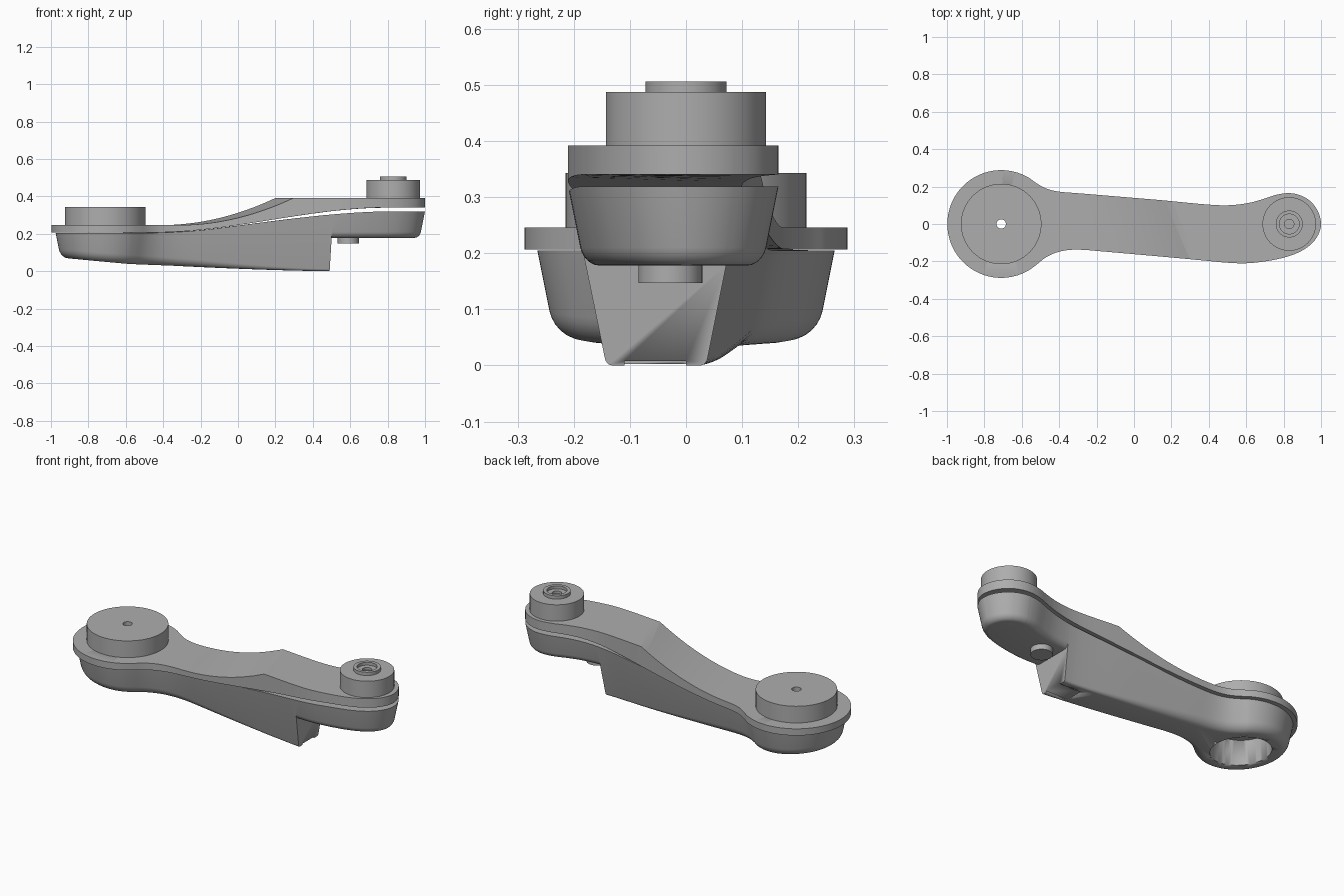
import bpy, bmesh, math
from mathutils import Vector

cube = bpy.data.objects.get("Cube")
if cube:
    bpy.data.objects.remove(cube)

grey = bpy.data.materials.new("satin_grey")
grey.use_nodes = True
GREY = (0.42, 0.42, 0.42, 1)
grey.diffuse_color = GREY
grey.node_tree.nodes["Principled BSDF"].inputs["Base Color"].default_value = GREY

BIG, SMALL = Vector((-0.71, 0, 0)), Vector((0.83, 0, 0))
SKEW = 0.31


def finish(name, bm):
    bmesh.ops.recalc_face_normals(bm, faces=bm.faces)
    mesh = bpy.data.meshes.new(name)
    bm.to_mesh(mesh)
    bm.free()
    obj = bpy.data.objects.new(name, mesh)
    bpy.context.collection.objects.link(obj)
    mesh.materials.append(grey)
    bpy.ops.object.select_all(action='DESELECT')
    obj.select_set(True)
    bpy.context.view_layer.objects.active = obj
    bpy.ops.object.shade_smooth_by_angle(angle=math.radians(30))
    return obj


def smooth(t):
    t = min(max(t, 0), 1)
    return t * t * (3 - 2 * t)


# Height rules along the arm
def seam(x):
    return 0.207 + 0.133 * smooth((x + 0.45) / 1.25)


def body_top(x):
    return seam(x) - 0.002 - 0.019 * smooth((x + 0.1) / 0.8)


def cover_top(p):
    s = p.x + SKEW * (p.y - 0.13)
    return 0.246 + 0.146 * min(max((s + 0.4) / 0.6, 0), 1) ** 2


def keel(x):
    return 0.038 * max(0.49 - x, 0) ** 1.48


# Plan outline: large round end, then neck, bent nose and back
def outline():
    ctrl = [BIG + 0.288 * Vector((math.cos(a), math.sin(a), 0))
            for a in (math.radians(d) for d in range(50, 311, 10))]
    ctrl += [Vector((x, y, 0)) for x, y in (
        (-.47, -.178), (-.4, -.148), (-.3, -.137), (-.13, -.15), (.12, -.172), (.35, -.193),
        (.5, -.207), (.6, -.21), (.7, -.2), (.8, -.18), (.88, -.152), (.945, -.11), (.985, -.058),
        (1, 0), (.985, .065), (.945, .12), (.89, .153), (.83, .165), (.76, .156), (.68, .13),
        (.6, .11), (.5, .1), (.38, .105), (.15, .127), (-.1, .148), (-.28, .163), (-.4, .173),
        (-.47, .19))]
    pts, n = [], len(ctrl)
    for i in range(n):
        a, b, c, d = (ctrl[(i + k) % n] for k in (-1, 0, 1, 2))
        for t in (0, 0.25, 0.5, 0.75):
            pts.append(0.5 * (2 * b + (c - a) * t + (2 * a - 5 * b + 4 * c - d) * t ** 2
                              + (3 * b - a - 3 * c + d) * t ** 3))
    return pts


# Stack copies of the outline, cut into cross strips, and skin them
def loft(levels):
    flat = bmesh.new()
    flat.faces.new([flat.verts.new(p) for p in outline()])
    for k in range(-12, 26):
        bmesh.ops.bisect_plane(flat, geom=flat.verts[:] + flat.edges[:] + flat.faces[:], dist=1e-5,
                               plane_co=(0.2 + 0.04 * k - SKEW * -0.13, 0, 0),
                               plane_no=(1, SKEW, 0))
    flat.verts.index_update()
    rim, out = [], [Vector() for v in flat.verts]
    for e in flat.edges:
        if e.is_boundary:
            lp = e.link_loops[0]
            a, b = lp.vert, lp.link_loop_next.vert
            d = (b.co - a.co).normalized()
            for v in (a, b):
                out[v.index] += Vector((d.y, -d.x, 0))
            rim.append((a.index, b.index))
    bm = bmesh.new()
    rings = [[bm.verts.new(lv(v.co, out[v.index].normalized())) for v in flat.verts]
             for lv in levels]
    for lo, hi in zip(rings, rings[1:]):
        for a, b in rim:
            bm.faces.new((lo[a], lo[b], hi[b], hi[a]))
    for f in flat.faces:
        for ring in (rings[0], rings[-1]):
            bm.faces.new([ring[v.index] for v in f.verts])
    flat.free()
    return bm


# Drafted casting with a rounded lower edge
def casting(bottom, radius):
    def level(angle):
        def place(p, n):
            b, r = bottom(p.x), radius(p.x)
            z = body_top(p.x) if angle is None else b + r - r * math.sin(angle)
            inset = 0.2 * max(0.32 - z, 0)
            if angle is not None:
                inset += 0.85 * r * (1 - math.cos(angle))
            return Vector((p.x, p.y, z)) - n * inset
        return place
    return loft([level(None)] + [level(math.pi / 2 * i / 6) for i in range(7)])


def clip(bm, side):
    res = bmesh.ops.bisect_plane(bm, geom=bm.verts[:] + bm.edges[:] + bm.faces[:], dist=1e-5,
                                 plane_co=(0.49, 0, 0), plane_no=(side, 0, -0.06 * side),
                                 clear_outer=True)
    if side > 0:
        edges = [g for g in res["geom_cut"] if isinstance(g, bmesh.types.BMEdge) and g.is_boundary]
        bmesh.ops.holes_fill(bm, edges=edges, sides=0)


# Revolved part from a closed (radius, height) profile
def turned(name, centre, profile, segments=64):
    bm = bmesh.new()
    vs = [bm.verts.new(centre + Vector((r, 0, z))) for r, z in profile]
    es = [bm.edges.new((vs[i], vs[(i + 1) % len(vs)])) for i in range(len(vs))]
    bmesh.ops.spin(bm, geom=vs + es, cent=centre, axis=(0, 0, 1), angle=math.tau,
                   steps=segments, use_duplicate=False)
    bmesh.ops.remove_doubles(bm, verts=bm.verts, dist=1e-5)
    bmesh.ops.dissolve_degenerate(bm, edges=bm.edges, dist=1e-6)
    return finish(name, bm)


def cut(obj, cutter):
    cutter.hide_render = True
    mod = obj.modifiers.new("cut", 'BOOLEAN')
    mod.operation, mod.object, mod.solver = 'DIFFERENCE', cutter, 'EXACT'
    bpy.context.view_layer.objects.active = obj
    bpy.ops.object.modifier_apply(modifier=mod.name)
    bpy.data.objects.remove(cutter)


def rod(name, centre, r, z0, z1):
    bm = bmesh.new()
    bmesh.ops.create_cone(bm, cap_ends=True, segments=64, radius1=r, radius2=r, depth=z1 - z0)
    bmesh.ops.translate(bm, verts=bm.verts, vec=centre + Vector((0, 0, (z0 + z1) / 2)))
    return finish(name, bm)


# Main lower casting with bearing bore and shallow slot in the keel
bm = casting(keel, lambda x: 0.012 + 0.036 * smooth((0.49 - x) / 1.1))
clip(bm, 1)
body = finish("lower_body", bm)
cut(body, rod("bore_cutter", BIG, 0.158, -0.2, 0.4))
bm = bmesh.new()
bmesh.ops.create_cube(bm, size=1)
bmesh.ops.scale(bm, verts=bm.verts, vec=(0.2, 0.11, 0.1))
bmesh.ops.translate(bm, verts=bm.verts, vec=(0.45, -0.055, -0.042))
cut(body, finish("slot_cutter", bm))

# Raised nose casting
bm = casting(lambda x: 0.178, lambda x: 0.032)
clip(bm, -1)
finish("nose", bm)

# Cover plate with the swept step
cover = finish("cover", loft([lambda p, n: Vector((p.x, p.y, seam(p.x))),
                              lambda p, n: Vector((p.x, p.y, cover_top(p)))]))
cut(cover, rod("pin_hole_cutter", BIG, 0.025, 0, 0.6))

# Bosses and locating pin
turned("large_boss", BIG, [(.025, .23), (.215, .23), (.215, .343), (.025, .343)])
turned("small_boss", SMALL, [(0, .38), (.143, .38), (.143, .487), (.072, .487), (.072, .506),
                             (.053, .506), (.053, .489), (.025, .489), (.025, .475), (0, .475)])
rod("locating_pin", Vector((0.59, -0.028, 0)), 0.057, 0.147, 0.19)
